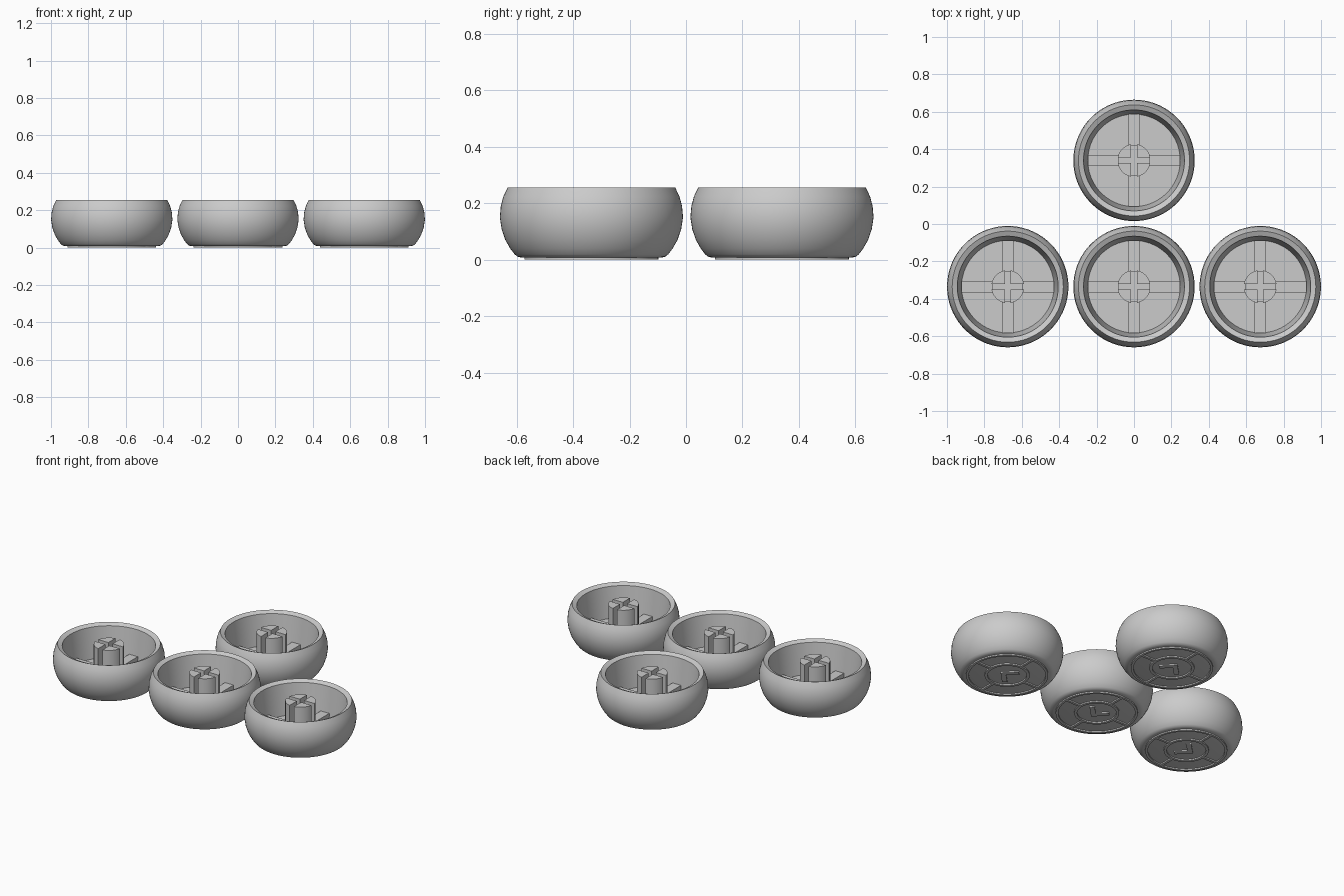
import bpy, bmesh, math
from mathutils import Matrix, Vector

cube = bpy.data.objects.get("Cube")
if cube:
    bpy.data.objects.remove(cube, do_unlink=True)

grey = bpy.data.materials.new("plain grey")
grey.use_nodes = True
GREY = (0.6, 0.6, 0.6, 1)
grey.diffuse_color = GREY
grey.node_tree.nodes["Principled BSDF"].inputs["Base Color"].default_value = GREY

RIM = 0.255      # rim height
FLOOR = 0.05     # inner floor height
BASE = 0.008     # flat underside, above the raised lines


def finish(name, bm, spot, smooth=None):
    bmesh.ops.remove_doubles(bm, verts=bm.verts, dist=1e-5)
    bmesh.ops.recalc_face_normals(bm, faces=bm.faces)
    mesh = bpy.data.meshes.new(name)
    bm.to_mesh(mesh)
    bm.free()
    mesh.materials.append(grey)
    ob = bpy.data.objects.new(name, mesh)
    ob.location = (*spot, 0)
    bpy.context.collection.objects.link(ob)
    if smooth:
        bpy.ops.object.select_all(action='DESELECT')
        ob.select_set(True)
        bpy.context.view_layer.objects.active = ob
        bpy.ops.object.shade_smooth_by_angle(angle=math.radians(smooth))
    return ob


def lathe(bm, profile, closed=False, steps=72):
    # Spin an (r, z) profile around the z axis
    verts = [bm.verts.new((r, 0, z)) for r, z in profile]
    pairs = list(zip(verts, verts[1:]))
    if closed:
        pairs.append((verts[-1], verts[0]))
    edges = [bm.edges.new(p) for p in pairs]
    bmesh.ops.spin(bm, geom=verts + edges, cent=(0, 0, 0), axis=(0, 0, 1),
                   angle=math.tau, steps=steps, use_merge=True)


def prism(bm, outline, low, high):
    # Extrude a flat outline from low to high
    face = bm.faces.new([bm.verts.new((x, y, low)) for x, y in outline])
    out = bmesh.ops.extrude_face_region(bm, geom=[face])
    moved = [g for g in out["geom"] if isinstance(g, bmesh.types.BMVert)]
    bmesh.ops.translate(bm, verts=moved, vec=(0, 0, high - low))


def turned(points, angle):
    turn = Matrix.Rotation(angle, 2)
    return [turn @ Vector(p) for p in points]


def bar(start, end, half):
    return [(start, -half), (end, -half), (end, half), (start, half)]


QUARTERS = [i * math.pi / 2 for i in range(4)]


def make_cap(side, spot, heading):
    # Hollow rounded shell
    bm = bmesh.new()
    lathe(bm, [(0, BASE), (0.25, BASE), (0.262, 0.011), (0.272, 0.019),
               (0.288, 0.04), (0.305, 0.07), (0.318, 0.108), (0.3245, 0.15),
               (0.321, 0.19), (0.312, 0.224), (0.297, RIM),
               (0.27, RIM - 0.012), (0.247, FLOOR), (0, FLOOR)])
    finish(side + "_shell", bm, spot, 28)

    # Stem in four lobes around a cross-shaped slot
    bm = bmesh.new()
    radius, gap = 0.088, 0.015
    first = math.asin(gap / radius)
    sweep = math.pi / 2 - 2 * first
    lobe = [(gap, gap)] + [(radius * math.cos(first + sweep * i / 12),
                            radius * math.sin(first + sweep * i / 12))
                           for i in range(13)]
    for q in QUARTERS:
        prism(bm, turned(lobe, q), FLOOR - 0.01, RIM - 0.003)
    finish(side + "_stem", bm, spot, 28)

    # Low ribs from the stem to the wall
    bm = bmesh.new()
    for q in QUARTERS:
        prism(bm, turned(bar(0.08, 0.247, 0.03), q), FLOOR - 0.01, 0.085)
    finish(side + "_ribs", bm, spot)

    # Raised rings and spokes on the underside
    bm = bmesh.new()
    for inner, outer in ((0.222, 0.237), (0.113, 0.13)):
        lathe(bm, [(inner, BASE), (inner, 0), (outer, 0), (outer, BASE)], True)
    finish(side + "_base_rings", bm, spot, 28)
    bm = bmesh.new()
    for q in QUARTERS:
        prism(bm, turned(bar(0.129, 0.223, 0.008), q), 0, BASE)
    finish(side + "_base_spokes", bm, spot)

    # Raised chevron pointing outward
    bm = bmesh.new()
    chevron = [(0.05, 0), (-0.025, 0.075), (-0.046, 0.054),
               (0.008, 0), (-0.046, -0.054), (-0.025, -0.075)]
    prism(bm, turned(chevron, heading), 0, BASE)
    finish(side + "_chevron", bm, spot)


NEAR, FAR, STEP = -0.335, 0.34, 0.675
make_cap("back", (0, FAR), math.pi / 2)
make_cap("front", (0, NEAR), -math.pi / 2)
make_cap("left", (STEP, NEAR), 0)
make_cap("right", (-STEP, NEAR), math.pi)
